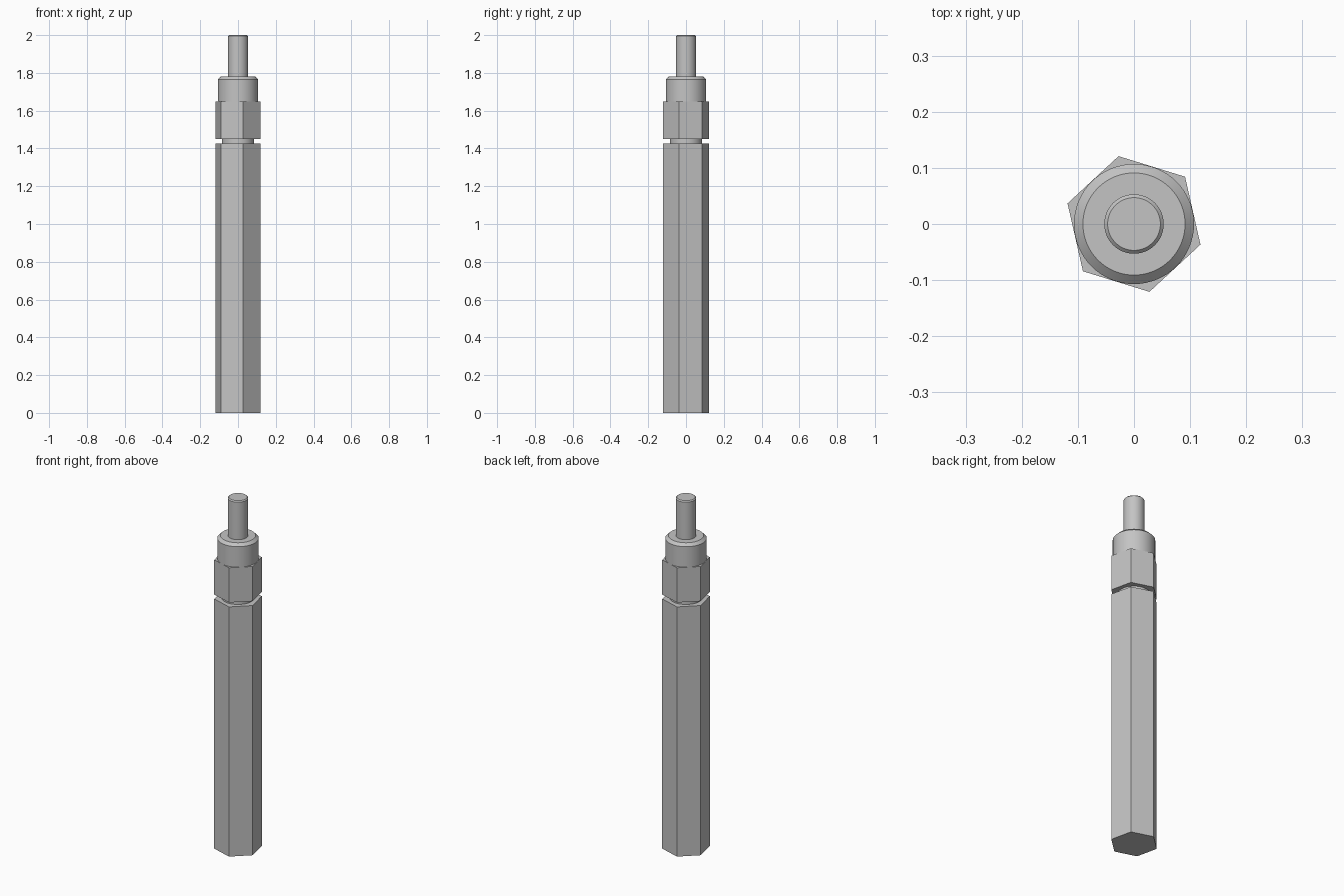
import bpy
import math

cube = bpy.data.objects.get("Cube")
if cube:
    bpy.data.objects.remove(cube, do_unlink=True)

HEX_RADIUS = 0.124
HEX_TURN = math.radians(-17.2)
ROUND_SIDES = 64

steel = bpy.data.materials.new("light_grey_steel")
steel.use_nodes = True
colour = (0.55, 0.55, 0.55, 1)
steel.diffuse_color = colour
steel.node_tree.nodes["Principled BSDF"].inputs["Base Color"].default_value = colour


def lathe(name, profile, sides, turn=0.0):
    """Closed solid from (radius, height) rings, bottom to top."""
    verts = [(r * math.cos(turn + math.tau * i / sides),
              r * math.sin(turn + math.tau * i / sides), z)
             for r, z in profile for i in range(sides)]
    faces = [tuple(reversed(range(sides)))]
    for ring in range(len(profile) - 1):
        a, b = ring * sides, (ring + 1) * sides
        for i in range(sides):
            j = (i + 1) % sides
            faces.append((a + i, a + j, b + j, b + i))
    top = (len(profile) - 1) * sides
    faces.append(tuple(range(top, top + sides)))
    mesh = bpy.data.meshes.new(name)
    mesh.from_pydata(verts, [], faces)
    mesh.materials.append(steel)
    obj = bpy.data.objects.new(name, mesh)
    bpy.context.collection.objects.link(obj)
    # Smooth round walls, crisp edges and flats
    bpy.ops.object.select_all(action='DESELECT')
    obj.select_set(True)
    bpy.context.view_layer.objects.active = obj
    bpy.ops.object.shade_smooth_by_angle(angle=math.radians(25))
    return obj


# Long hexagonal body and the matching nut above the groove
lathe("hex_body", [(HEX_RADIUS, 0), (HEX_RADIUS, 1.425)], 6, HEX_TURN)
lathe("hex_nut", [(HEX_RADIUS, 1.45), (HEX_RADIUS, 1.648)], 6, HEX_TURN)

# Round neck, chamfered collar and chamfered stud
lathe("groove_neck", [(0.085, 1.425), (0.085, 1.45)], ROUND_SIDES)
lathe("collar", [(0.107, 1.648), (0.107, 1.765), (0.091, 1.78)], ROUND_SIDES)
lathe("threaded_stud", [(0.053, 1.78), (0.053, 1.994), (0.047, 2.0)], ROUND_SIDES)
